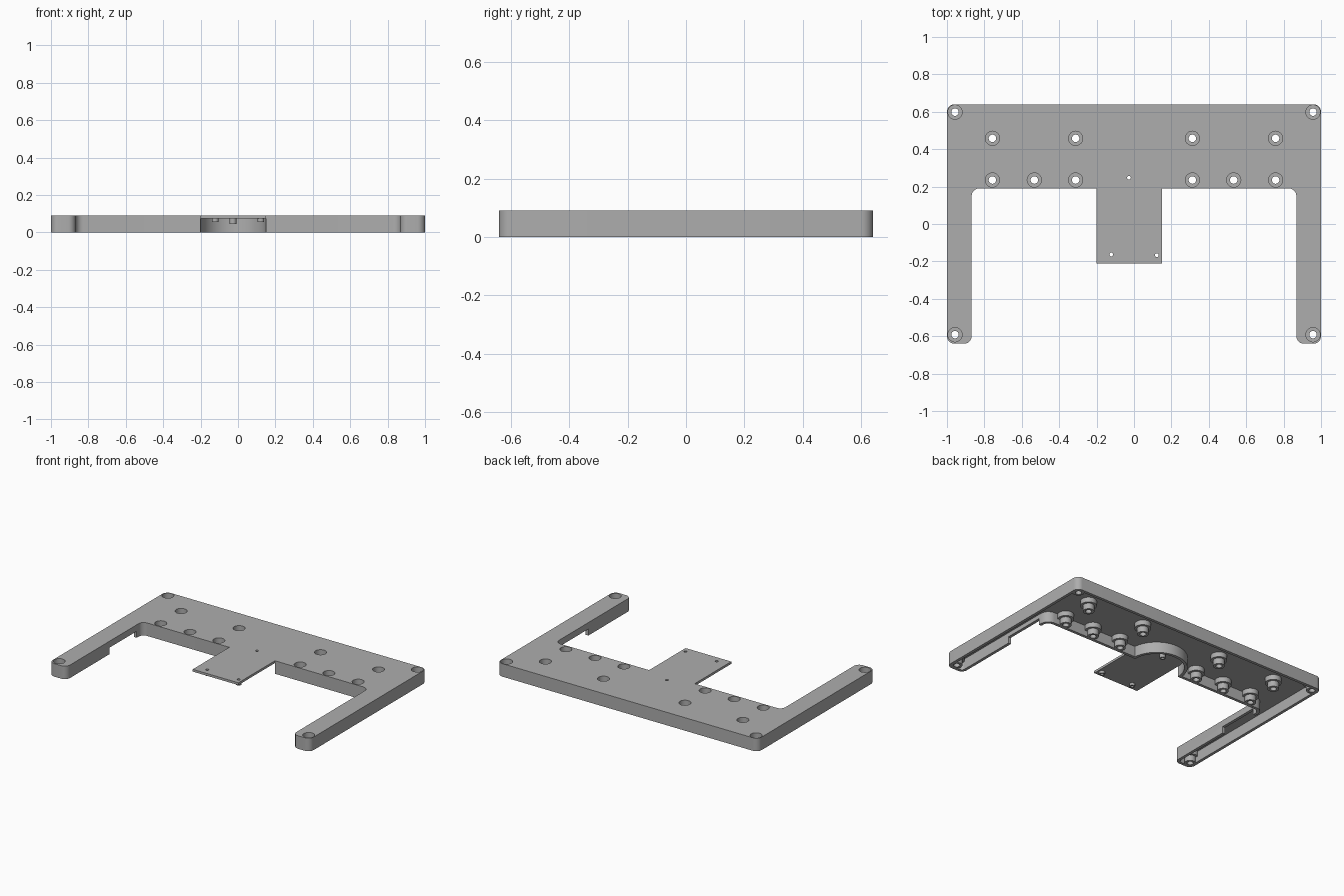
import bpy, bmesh, math
from mathutils import Vector

old = bpy.data.objects.get("Cube")
if old:
    bpy.data.objects.remove(old, do_unlink=True)

HEIGHT = 0.09
PLATE_BOTTOM = 0.074
WALL = 0.02
FRONT = 0.19          # front face of the main plate
LEG_IN = 0.868        # inner face of the legs
TAB_L, TAB_R, TAB_FRONT = -0.2, 0.15, -0.21

grey = bpy.data.materials.new("plain_grey")
grey.use_nodes = True
grey.diffuse_color = (0.42, 0.42, 0.42, 1)
grey.node_tree.nodes["Principled BSDF"].inputs["Base Color"].default_value = (0.42, 0.42, 0.42, 1)


def to_object(name, bm):
    bmesh.ops.recalc_face_normals(bm, faces=bm.faces)
    mesh = bpy.data.meshes.new(name)
    bm.to_mesh(mesh)
    bm.free()
    mesh.materials.append(grey)
    obj = bpy.data.objects.new(name, mesh)
    bpy.context.collection.objects.link(obj)
    return obj


def rounded(corners, steps=8):
    """Outline from (x, y, radius) corners, each turned into an arc."""
    pts = []
    for i, (x, y, r) in enumerate(corners):
        p = Vector((x, y))
        if r == 0:
            pts.append(p)
            continue
        a = (Vector(corners[i - 1][:2]) - p).normalized()
        b = (Vector(corners[(i + 1) % len(corners)][:2]) - p).normalized()
        centre = p + (a + b) * r
        for s in range(steps + 1):
            t = s / steps * math.pi / 2
            pts.append(centre - b * r * math.cos(t) - a * r * math.sin(t))
    return pts


def prism(name, outline, z0, z1):
    bm = bmesh.new()
    face = bm.faces.new([bm.verts.new((x, y, z0)) for x, y in outline])
    top = bmesh.ops.extrude_face_region(bm, geom=[face])["geom"]
    verts = [v for v in top if isinstance(v, bmesh.types.BMVert)]
    bmesh.ops.translate(bm, verts=verts, vec=(0, 0, z1 - z0))
    # the source face is kept as the bottom cap
    if not any(all(abs(v.co.z - z0) < 1e-6 for v in f.verts) for f in bm.faces):
        bm.faces.new([v for v in bm.verts if abs(v.co.z - z0) < 1e-6])
    return to_object(name, bm)


def stepped_pins(name, places, profile, sides=32):
    """Turned pins at each place; profile lists (radius, z) from the bottom up."""
    bm = bmesh.new()
    for px, py in places:
        rings = []
        for r, z in profile:
            rings.append([bm.verts.new((px + r * math.cos(2 * math.pi * k / sides),
                                        py + r * math.sin(2 * math.pi * k / sides), z))
                          for k in range(sides)])
        for low, high in zip(rings, rings[1:]):
            for k in range(sides):
                n = (k + 1) % sides
                bm.faces.new((low[k], low[n], high[n], high[k]))
        bm.faces.new(rings[0][::-1])
        bm.faces.new(rings[-1])
    return to_object(name, bm)


def cut(target, *cutters):
    for cutter in cutters:
        mod = target.modifiers.new("cut", 'BOOLEAN')
        mod.operation = 'DIFFERENCE'
        mod.solver = 'EXACT'
        mod.object = cutter
        bpy.context.view_layer.update()
        done = bpy.data.meshes.new_from_object(
            target.evaluated_get(bpy.context.evaluated_depsgraph_get()))
        target.modifiers.clear()
        target.data = done
        bpy.data.objects.remove(cutter, do_unlink=True)


def arch(radius, front):
    """Half round outline open to the front, centred behind the tab."""
    cx = (TAB_L + TAB_R) / 2
    arc = [(cx + radius * math.cos(math.pi * k / 40), FRONT + radius * math.sin(math.pi * k / 40))
           for k in range(41)]
    return arc + [(cx - radius, front), (cx + radius, front)]


def frame_half(inset, r_out, r_in):
    """Right half of the frame outline, from the back corner to the inner corner."""
    x, y = 1 - inset, 0.64 - inset
    return [(x, y, r_out), (x, -y, r_out), (LEG_IN + inset, -y, r_out),
            (LEG_IN + inset, FRONT + inset, r_in)]


def mirrored(half):
    return [(-x, y, r) for x, y, r in reversed(half)]


# Fixing positions
screws = []
for s in (-1, 1):
    screws += [(s * 0.957, 0.598), (s * 0.957, -0.592)]
    screws += [(s * x, 0.458) for x in (0.757, 0.312)]
    screws += [(s * x, 0.235) for x in (0.757, 0.533, 0.312)]
short_pegs = [(-0.122, -0.163), (0.122, -0.167)]
long_peg = [(-0.027, 0.247)]

# Solid outline: frame with two legs and the offset tab
half = frame_half(0, 0.04, 0.04)
tab = [(TAB_R, FRONT, 0), (TAB_R, TAB_FRONT, 0), (TAB_L, TAB_FRONT, 0), (TAB_L, FRONT, 0)]
body = prism("mounting_frame", rounded(half + tab + mirrored(half)), 0, HEIGHT)

# Hollow underside, leaving walls, screw bosses and the curved wall
inner = frame_half(WALL, 0.02, 0.06)
cavity = prism("cavity_cutter", rounded(inner + mirrored(inner)), -0.05, PLATE_BOTTOM)
bosses = stepped_pins("boss_keeper", screws, [(0.036, 0), (0.036, 0.04), (0.052, 0.04), (0.052, 0.12)])
curved_wall = prism("curved_wall_keeper", arch((TAB_R - TAB_L) / 2 + WALL, 0), 0, 0.12)
cut(cavity, bosses, curved_wall)

# Half round recess below the tab, leaving the small pegs
recess = prism("recess_cutter", arch((TAB_R - TAB_L) / 2, -0.4), -0.06, PLATE_BOTTOM)
cut(recess,
    stepped_pins("short_peg_keeper", short_pegs, [(0.018, 0.056), (0.018, 0.12)]),
    stepped_pins("long_peg_keeper", long_peg, [(0.018, 0.044), (0.018, 0.12)]))
cut(body, cavity, recess)

# Notches in the inner leg walls
for s in (-1, 1):
    xa, xb = s * (LEG_IN - 0.03), s * (LEG_IN + WALL + 0.01)
    cut(body, prism("notch_cutter", [(xa, -0.17), (xb, -0.17), (xb, 0.13), (xa, 0.13)], -0.05, 0.045))

# Counterbored screw holes and small peg holes
cut(body,
    stepped_pins("screw_cutter", screws, [(0.02, -0.1), (0.02, 0.052), (0.038, 0.052), (0.038, 0.2)]),
    stepped_pins("pin_cutter", short_pegs + long_peg, [(0.01, -0.1), (0.01, 0.2)], 20))

bpy.ops.object.select_all(action='DESELECT')
body.select_set(True)
bpy.context.view_layer.objects.active = body
bpy.ops.object.shade_smooth_by_angle(angle=math.radians(30))
